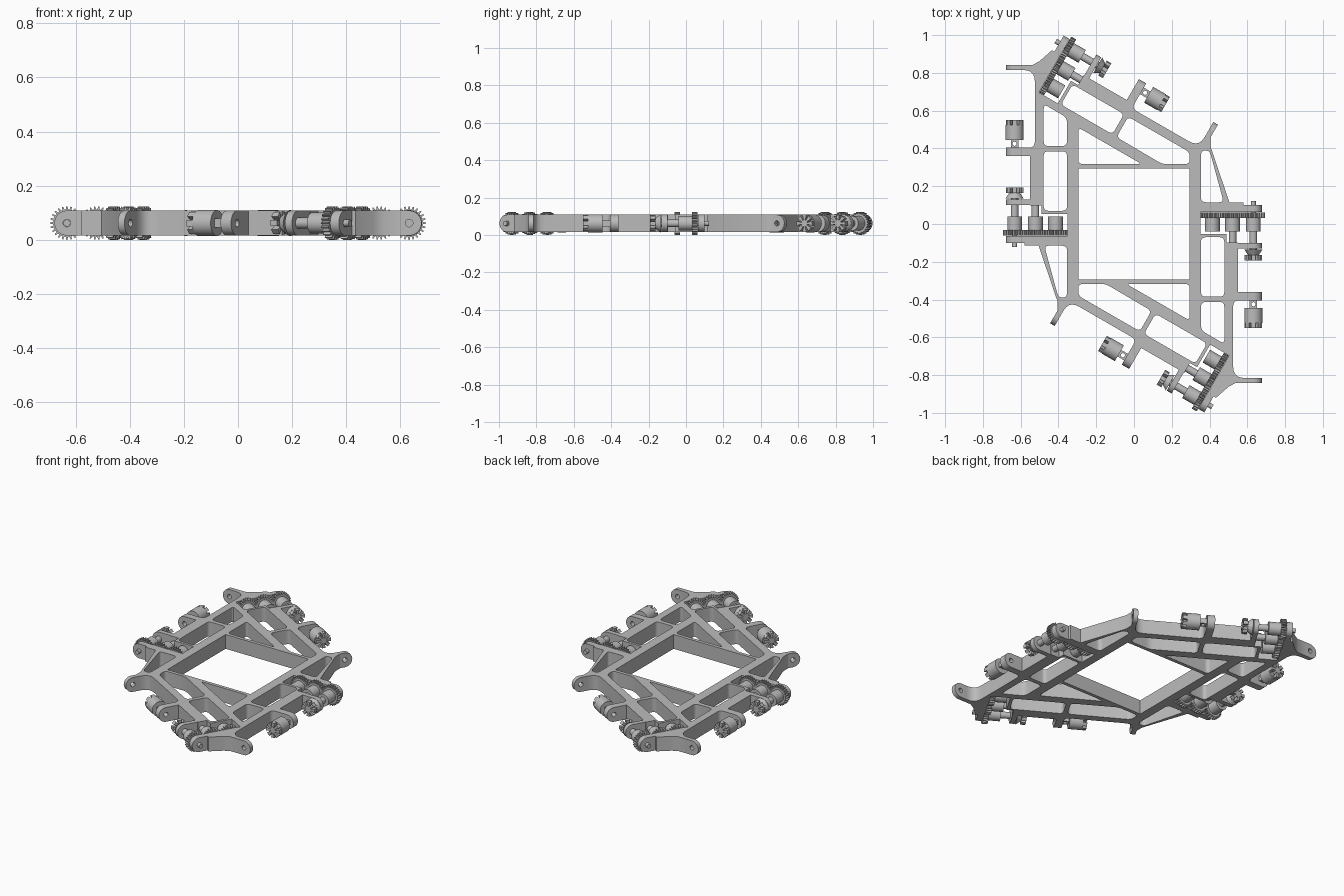
import bpy, bmesh, math
from mathutils import Matrix, Vector

cube = bpy.data.objects.get("Cube")
if cube:
    bpy.data.objects.remove(cube)

mat = bpy.data.materials.new("plain grey")
mat.use_nodes = True
GREY = (0.5, 0.5, 0.5, 1)
mat.diffuse_color = GREY
mat.node_tree.nodes["Principled BSDF"].inputs["Base Color"].default_value = GREY

MID, HALF = 0.062, 0.046          # mid height and half thickness of the frame
AXLES = (0.415, 0.522, 0.632)     # gear axle positions, outward from the middle
TURN = Matrix.Rotation(math.pi, 4, 'Z')
SLANT = Matrix.Translation((0.625, -0.36, 0)) @ Matrix.Rotation(math.radians(-120), 4, 'Z')
MODULES = {"left": Matrix(), "front": SLANT, "right": TURN, "back": TURN @ SLANT}


def finish(name, bm, matrix):
    bmesh.ops.remove_doubles(bm, verts=bm.verts, dist=0.00005)
    bmesh.ops.recalc_face_normals(bm, faces=bm.faces)
    mesh = bpy.data.meshes.new(name)
    bm.to_mesh(mesh)
    bm.free()
    mesh.materials.append(mat)
    ob = bpy.data.objects.new(name, mesh)
    ob.matrix_world = matrix
    bpy.context.collection.objects.link(ob)
    bpy.ops.object.select_all(action='DESELECT')
    ob.select_set(True)
    bpy.context.view_layer.objects.active = ob
    bpy.ops.object.shade_smooth_by_angle(angle=math.radians(35))
    return ob


def prism(name, loops, half, matrix):
    """Flat outline with holes, thickened both ways."""
    curve = bpy.data.curves.new(name, 'CURVE')
    curve.dimensions, curve.fill_mode, curve.extrude = '2D', 'BOTH', half
    for loop in loops:
        spline = curve.splines.new('POLY')
        spline.points.add(len(loop) - 1)
        for point, (x, y) in zip(spline.points, loop):
            point.co = (x, y, 0, 1)
        spline.use_cyclic_u = True
    helper = bpy.data.objects.new(name + " helper", curve)
    bpy.context.collection.objects.link(helper)
    mesh = bpy.data.meshes.new_from_object(
        helper.evaluated_get(bpy.context.evaluated_depsgraph_get()))
    bm = bmesh.new()
    bm.from_mesh(mesh)
    bpy.data.objects.remove(helper)
    bpy.data.meshes.remove(mesh)
    bpy.data.curves.remove(curve)
    return finish(name, bm, matrix)


def upright(u, v):
    """Stand an outline up so its thickness runs along the module."""
    return Matrix.Translation((u, v, MID)) @ Matrix.Rotation(math.pi / 2, 4, 'X')


def rod(name, module, u, v0, v1, r0, r1=None):
    bm = bmesh.new()
    bmesh.ops.create_cone(bm, cap_ends=True, segments=32, radius1=r0,
                          radius2=r0 if r1 is None else r1, depth=abs(v1 - v0))
    return finish(name, bm, module @ upright(u, (v0 + v1) / 2))


def circle(cx, cy, r, n=24, a0=0, a1=2 * math.pi):
    return [(cx + r * math.cos(a0 + (a1 - a0) * i / n),
             cy + r * math.sin(a0 + (a1 - a0) * i / n)) for i in range(n)]


def toothed(n, root, tip, base_width, tip_width):
    pts = []
    for i in range(n):
        for offset, r in ((-base_width, root), (-tip_width, tip),
                          (tip_width, tip), (base_width, root)):
            a = (i + offset) * 2 * math.pi / n
            pts.append((r * math.cos(a), r * math.sin(a)))
    return pts


def rounded(points, default=0.0):
    """Round the corners; a third number in a point is its own radius."""
    out = []
    for i, p in enumerate(points):
        c = Vector(p[:2])
        r = p[2] if len(p) > 2 else default
        if not r:
            out.append(c[:])
            continue
        a, b = (c + (Vector(q[:2]) - c).normalized() * r
                for q in (points[i - 1], points[(i + 1) % len(points)]))
        for k in range(6):
            t = k / 5
            out.append((a * (1 - t) ** 2 + c * 2 * t * (1 - t) + b * t * t)[:])
    return out


def placed(points, m):
    return [(*(m @ Vector((p[0], p[1], 0))).xy, *p[2:]) for p in points]


# Frame: the outer edge of one side is used for all four sides
edge = [(.58, .115), (.58, .063), (.352, .063), (.352, -.053), (.49, -.053),
        (.49, -.097), (.55, -.097), (.55, -.36), (.58, -.36), (.58, -.405),
        (.525, -.405, .03), (.525, -.815, .06), (.6, -.815), (.6, -.843)]
half_edge = ([(.505, .115)] + edge + [(.535, -.843), (.50, -.862)]
             + placed(edge, SLANT) + [(-.405, -.41)])
outline = rounded(half_edge + placed(half_edge, TURN))

bay = [(.355, -.07), (.478, -.07), (.478, -.385), (.355, -.385)]
holes = [
    [(.355, .39), (.4, .39), (.475, .115), (.355, .115)],
    bay,
    placed(bay, SLANT),
    [(.355, -.413), (.478, -.413), (.478, -.635), (.355, -.563)],
    [(.0925, -.46), (.031, -.568), (-.295, -.38), (-.295, -.317), (-.15, -.317)],
    [(-.041, -.317), (.295, -.317), (.295, -.511)],
]
loops = [outline, [(.295, .295), (-.295, .295), (-.295, -.295), (.295, -.295)]]
for hole in holes:
    loops += [rounded(hole, .025), rounded(placed(hole, TURN), .025)]
prism("frame", loops, HALF, Matrix.Translation((0, 0, MID)))

# Moving parts and round-ended arms on each side
end = AXLES[2]
for side, m in MODULES.items():
    arms = {"gear_plate": (.063, .1), "bevel_arm": (-.13, -.1),
            "motor_arm": (-.405, -.36), "end_arm": (-.843, -.815)}
    for part, (v0, v1) in arms.items():
        start = .575 if part == "end_arm" else .52
        tip = circle(end, 0, HALF, 16, -math.pi / 2, math.pi / 2)
        shape = [(start, -HALF)] + tip + [(end, HALF), (start, HALF)]
        prism(f"{side}_{part}", [shape, circle(end, 0, .014)], (v1 - v0) / 2,
              m @ upright(0, (v0 + v1) / 2))

    # Gear row with its hubs
    for i, u in enumerate(AXLES):
        prism(f"{side}_spur_gear_{i + 1}", [toothed(24, .051, .062, .3, .14)], .015,
              m @ upright(u, .047) @ Matrix.Rotation(i * math.pi / 24, 4, 'Z'))
        rod(f"{side}_gear_hub_{i + 1}", m, u, -.04, .034, .039)
    rod(f"{side}_short_shaft", m, AXLES[1], -.1, -.035, .02)
    rod(f"{side}_long_shaft", m, end, -.14, -.035, .02)
    rod(f"{side}_axle_pin", m, end, .06, .122, .013)

    # Bevel gear on the end of the long shaft
    rod(f"{side}_bevel_cone", m, end, -.135, -.165, .048, .028)
    prism(f"{side}_bevel_teeth", [toothed(8, .02, .047, .32, .3)], .014,
          m @ upright(end, -.178))

    # Coupling with a drilled neck and a slotted crown
    neck = [(-.02, -.025), (.02, -.025), (.02, .025), (-.02, .025)]
    prism(f"{side}_coupling_neck", [neck, circle(0, 0, .011)], .016,
          m @ Matrix.Translation((end, -.425, MID)))
    rod(f"{side}_coupling_body", m, end, -.525, -.446, .048)
    prism(f"{side}_coupling_crown", [toothed(8, .018, .048, .34, .32)], .013,
          m @ upright(end, -.537))
